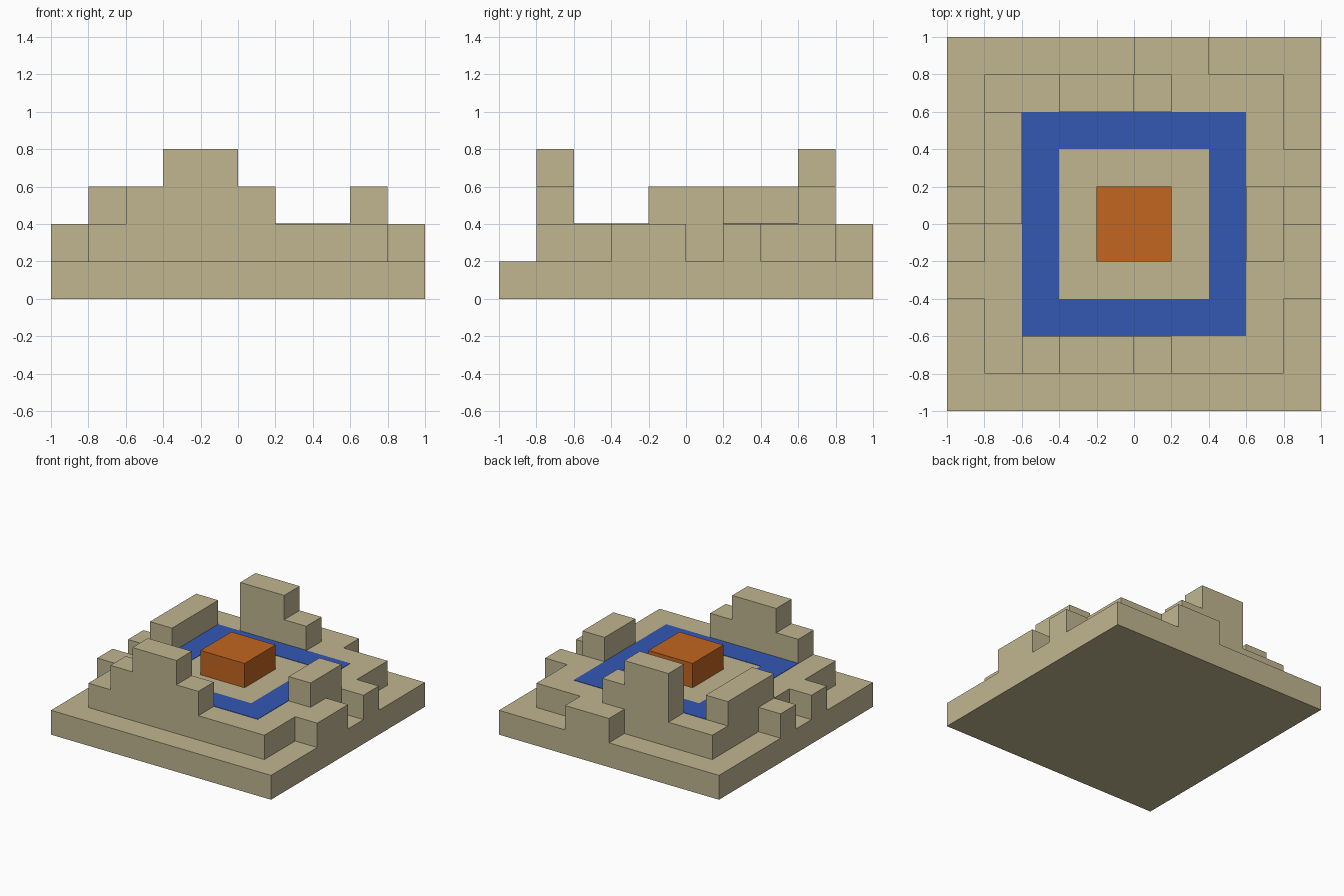
import bpy, bmesh
from mathutils import Vector

UNIT = 0.2  # every block sits on this step

old = bpy.data.objects.get("Cube")
if old:
    bpy.data.objects.remove(old, do_unlink=True)


def material(name, srgb):
    colour = [((c / 255 + 0.055) / 1.055) ** 2.4 for c in srgb] + [1.0]
    mat = bpy.data.materials.new(name)
    mat.use_nodes = True
    mat.diffuse_color = colour
    node = next(n for n in mat.node_tree.nodes if n.type == 'BSDF_PRINCIPLED')
    node.inputs["Base Color"].default_value = colour
    node.inputs["Roughness"].default_value = 0.9
    return mat


sand = material("sandstone", (193, 182, 145))
blue = material("water_blue", (51, 87, 180))
orange = material("burnt_orange", (194, 102, 33))


def prism(name, outlines, start, depth, mat, upright=False):
    """Extrude flat outlines (in steps) up z, or along y when upright."""
    def place(a, b):
        return Vector((a, start, b) if upright else (a, b, start)) * UNIT
    bm = bmesh.new()
    for outline in outlines:
        bm.faces.new([bm.verts.new(place(a, b)) for a, b in outline])
    bmesh.ops.remove_doubles(bm, verts=bm.verts[:], dist=1e-5)
    out = bmesh.ops.extrude_face_region(bm, geom=bm.faces[:], use_keep_orig=True)
    move = Vector((0, depth, 0) if upright else (0, 0, depth)) * UNIT
    moved = [g for g in out["geom"] if isinstance(g, bmesh.types.BMVert)]
    bmesh.ops.translate(bm, verts=moved, vec=move)
    bmesh.ops.recalc_face_normals(bm, faces=bm.faces[:])
    mesh = bpy.data.meshes.new(name)
    bm.to_mesh(mesh)
    bm.free()
    mesh.materials.append(mat)
    obj = bpy.data.objects.new(name, mesh)
    bpy.context.collection.objects.link(obj)
    return obj


def rect(x0, x1, y0, y1):
    return [(x0, y0), (x1, y0), (x1, y1), (x0, y1)]


# Ground slab
prism("base_slab", [rect(-5, 5, -5, 5)], 0, 1, sand)

# Terrace with buttresses standing out on three sides
terrace = [(-4, -4), (4, -4), (4, -2), (5, -2), (5, 0), (4, 0), (4, 1), (5, 1),
           (5, 2), (4, 2), (4, 4), (2, 4), (2, 5), (0, 5), (0, 4), (-4, 4),
           (-4, 1), (-5, 1), (-5, 0), (-4, 0), (-4, -1), (-5, -1), (-5, -2), (-4, -2)]
prism("terrace", [terrace], 1, 1, sand)

# Stepped walls at front and back
tower = [(1, 2), (1, 3), (0, 3), (0, 4), (-2, 4)]
prism("front_wall", [tower + [(-2, 3), (-3, 3), (-3, 2)]], -4, 1, sand, upright=True)
prism("back_wall", [tower + [(-2, 2)]], 3, 1, sand, upright=True)

# Low side walls
prism("right_wall", [rect(-4, -3, 0, 3)], 2, 1, sand)
prism("left_wall", [rect(3, 4, -1, 1)], 2, 1, sand)

# Square water channel from four mitred strips
outer, inner = rect(-3, 3, -3, 3), rect(-2, 2, -2, 2)
strips = [[outer[i], outer[(i + 1) % 4], inner[(i + 1) % 4], inner[i]] for i in range(4)]
prism("water_channel", strips, 2, 0.015, blue)

# Central block
prism("centre_block", [rect(-1, 1, -1, 1)], 2, 1, orange)
